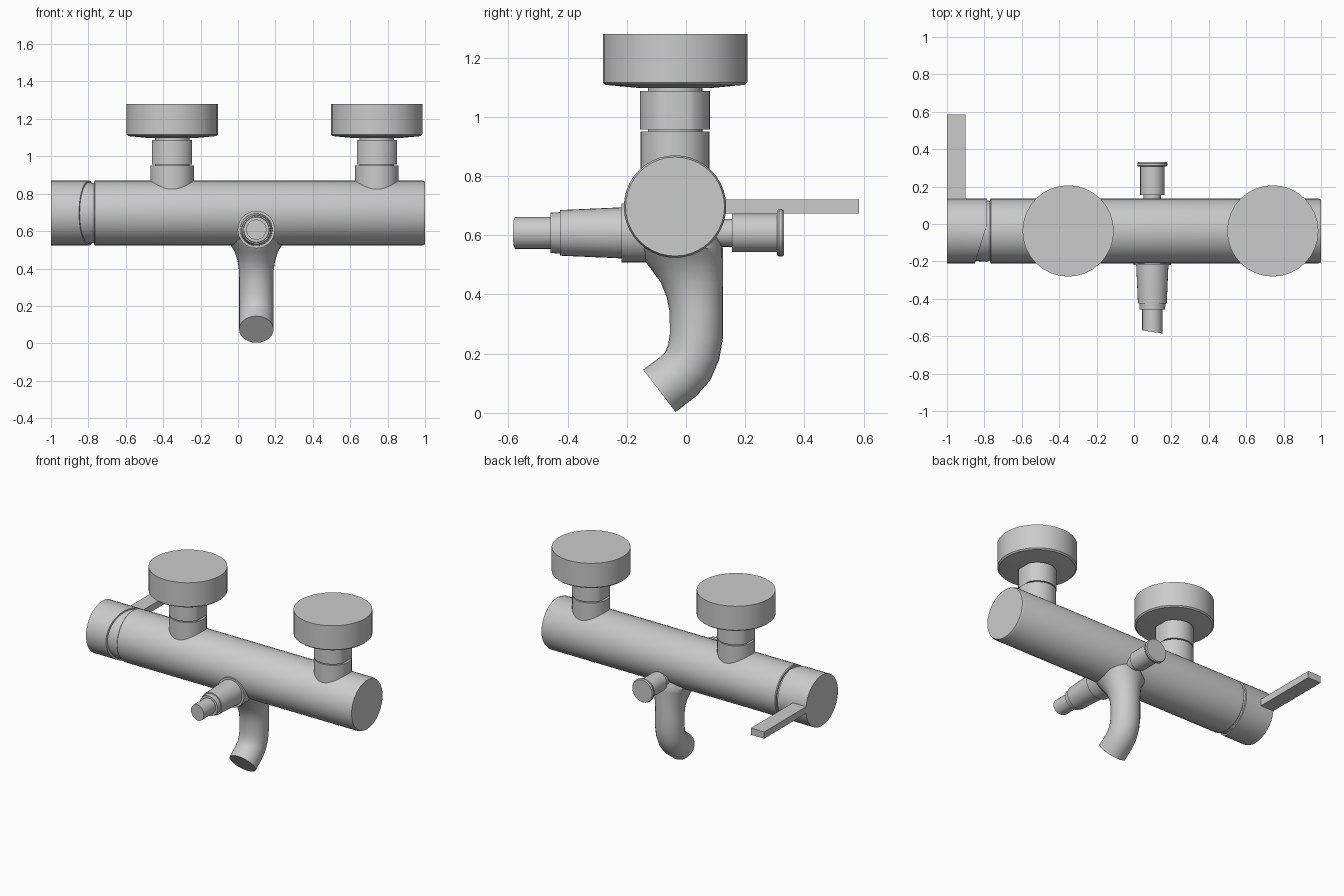
import bpy, bmesh, math
from mathutils import Vector

cube = bpy.data.objects.get("Cube")
if cube:
    bpy.data.objects.remove(cube, do_unlink=True)

metal = bpy.data.materials.new("brushed grey metal")
metal.use_nodes = True
grey = (0.6, 0.6, 0.6, 1)
metal.diffuse_color = grey
metal.node_tree.nodes["Principled BSDF"].inputs["Base Color"].default_value = grey

AXES = {  # axis direction and the two radial directions
    "X": (Vector((1, 0, 0)), Vector((0, 1, 0)), Vector((0, 0, 1))),
    "Y": (Vector((0, 1, 0)), Vector((0, 0, 1)), Vector((1, 0, 0))),
    "Z": (Vector((0, 0, 1)), Vector((1, 0, 0)), Vector((0, 1, 0))),
}


def finish(name, bm):
    bmesh.ops.recalc_face_normals(bm, faces=bm.faces)
    mesh = bpy.data.meshes.new(name)
    bm.to_mesh(mesh)
    bm.free()
    mesh.materials.append(metal)
    obj = bpy.data.objects.new(name, mesh)
    bpy.context.collection.objects.link(obj)
    bpy.context.view_layer.objects.active = obj
    for other in bpy.context.selected_objects:
        other.select_set(False)
    obj.select_set(True)
    bpy.ops.object.shade_smooth_by_angle(angle=math.radians(32))
    return obj


def loft(rings, sides):
    """Skin rings given as (centre, u, v) with u and v as scaled radii."""
    bm = bmesh.new()
    loops = []
    for c, u, v in rings:
        angles = [math.tau * i / sides for i in range(sides)]
        loops.append([bm.verts.new(c + u * math.cos(a) + v * math.sin(a)) for a in angles])
    for a, b in zip(loops, loops[1:]):
        for i in range(sides):
            j = (i + 1) % sides
            bm.faces.new((a[i], a[j], b[j], b[i]))
    bm.faces.new(loops[0])
    bm.faces.new(loops[-1])
    return bm


def turned(axis, origin, profile, sides=32):
    """Lathe a profile of (position along axis, radius)."""
    d, u, v = AXES[axis]
    return loft([(Vector(origin) + d * t, u * r, v * r) for t, r in profile], sides)


def cut(bm, point, normal):
    geom = bm.verts[:] + bm.edges[:] + bm.faces[:]
    res = bmesh.ops.bisect_plane(bm, geom=geom, plane_co=point, plane_no=normal, clear_outer=True)
    edges = [e for e in res["geom_cut"] if isinstance(e, bmesh.types.BMEdge)]
    bmesh.ops.holes_fill(bm, edges=edges)


# Main horizontal body, its left end collar and the slanted control cap
CY, CZ, R = -0.037, 0.697, 0.173
centre = (0, CY, CZ)
finish("body", turned("X", centre, [(-0.77, 0.168), (-0.765, R), (0.985, R), (1, 0.167)], 40))
finish("cap_collar", turned("X", centre, [(-0.93, 0.15), (-0.86, 0.16), (-0.79, 0.165), (-0.76, 0.155)], 40))
cap = turned("X", centre, [(-1, R), (-0.785, R)], 40)
cut(cap, (-0.785, 0, CZ), Vector((0.21, -0.065, 0)).normalized())
finish("control_cap", cap)

# Flat lever pointing backwards
bm = bmesh.new()
bmesh.ops.create_cube(bm, size=1)
bmesh.ops.scale(bm, vec=(0.1, 0.53, 0.046), verts=bm.verts)
bmesh.ops.translate(bm, vec=(-0.95, 0.32, 0.697), verts=bm.verts)
finish("lever", bm)

# Wall unions: stub, nut with two flats, neck and round cover
for side, x in (("right", -0.352), ("left", 0.742)):
    base = (x, CY, 0)
    finish(side + "_stub", turned("Z", base, [(0.7, 0.117), (0.95, 0.117)]))
    nut = turned("Z", base, [(0.957, 0.118), (1.087, 0.118)])
    for s in (-1, 1):
        cut(nut, (x + s * 0.107, CY, 1), (s, 0, 0))
    finish(side + "_nut", nut)
    finish(side + "_neck", turned("Z", base, [(0.92, 0.092), (1.115, 0.092)]))
    finish(side + "_cover", turned("Z", base, [(1.098, 0.13), (1.108, 0.235), (1.116, 0.244), (1.28, 0.244)]))

# Spout: rings as (y, z, radius across x, radius in side plane, tilt)
SX = 0.098
spout = [
    (-0.03, 0.62, 0.14, 0.13, 0), (-0.02, 0.555, 0.16, 0.145, 0),
    (-0.012, 0.525, 0.137, 0.137, 0), (0.002, 0.49, 0.116, 0.123, 0),
    (0.02, 0.44, 0.1, 0.105, 0), (0.03, 0.39, 0.093, 0.095, 0),
    (0.035, 0.34, 0.092, 0.09, 0), (0.035, 0.26, 0.092, 0.09, 4),
    (0.026, 0.205, 0.092, 0.09, 17), (0.006, 0.158, 0.092, 0.09, 33),
    (-0.027, 0.122, 0.092, 0.09, 47), (-0.09, 0.0745, 0.092, 0.09, 52.5),
]
rings = []
for y, z, rx, ry, tilt in spout:
    a = math.radians(tilt)
    rings.append((Vector((SX, y, z)), Vector((rx, 0, 0)), Vector((0, math.cos(a), -math.sin(a))) * ry))
finish("spout", loft(rings, 28))

# Front hose connector and rear diverter knob
pivot = (SX, 0, 0.608)
finish("connector_collar", turned("Y", pivot, [(-0.05, 0.1), (-0.218, 0.1)]))
finish("connector_sleeve", turned("Y", pivot, [(-0.2, 0.087), (-0.425, 0.077), (-0.425, 0.07), (-0.458, 0.068)]))
tip = turned("Y", pivot, [(-0.44, 0.054), (-0.6, 0.054)], 24)
cut(tip, (SX, -0.577, 0.608), Vector((-0.15, -1, 0)).normalized())
finish("connector_tip", tip)
finish("diverter_stem", turned("Y", pivot, [(0.05, 0.047), (0.17, 0.047)], 24))
finish("diverter_knob", turned("Y", pivot, [(0.155, 0.065), (0.31, 0.065)], 24))
finish("diverter_rim", turned("Y", pivot, [(0.307, 0.075), (0.314, 0.08), (0.324, 0.08), (0.331, 0.075)], 24))
